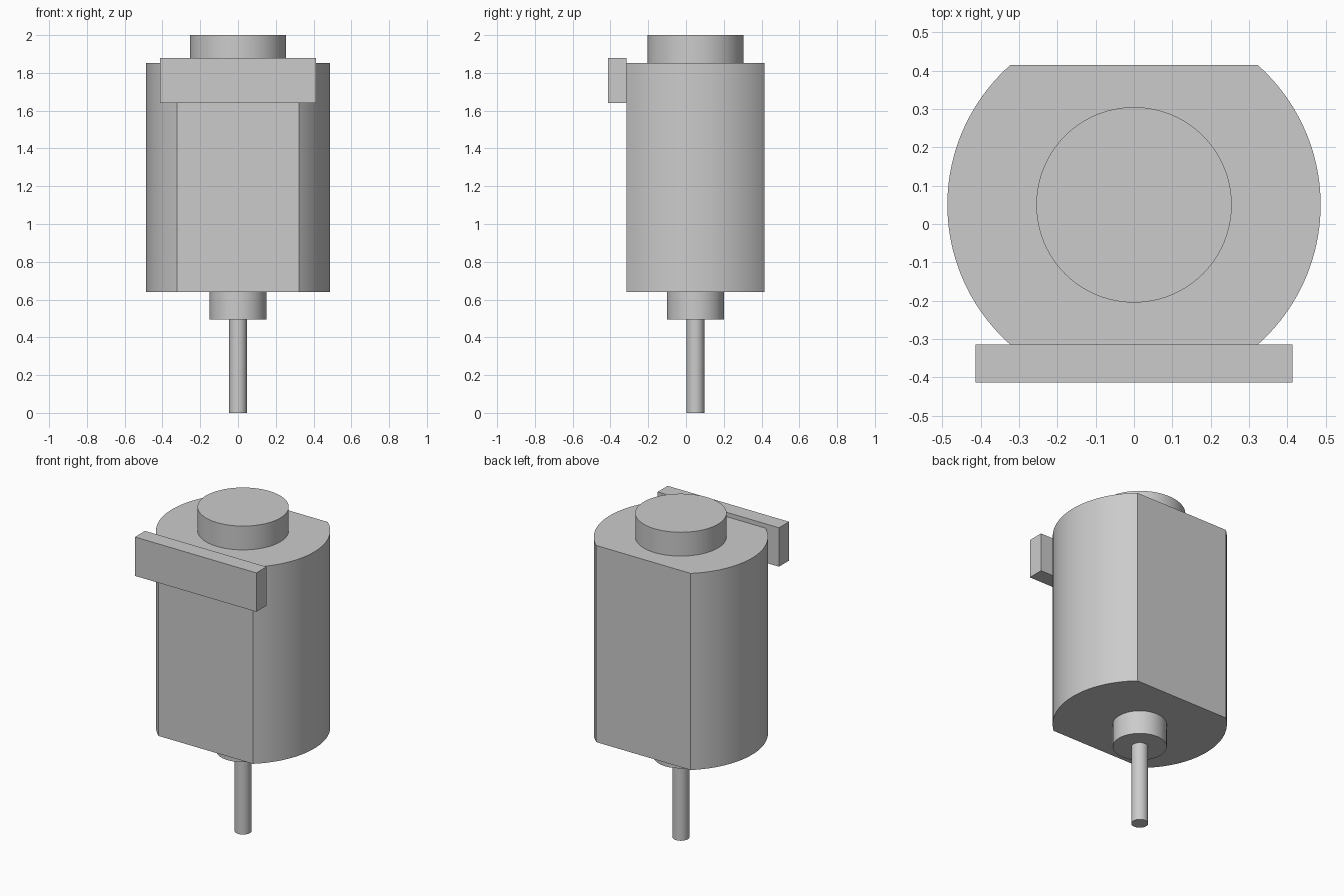
import bpy, bmesh, math

cube = bpy.data.objects.get("Cube")
if cube:
    bpy.data.objects.remove(cube, do_unlink=True)

AXIS_Y = 0.05      # y of the shaft axis

grey = bpy.data.materials.new("light_grey")
grey.use_nodes = True
grey.diffuse_color = (0.6, 0.6, 0.6, 1)
grey.node_tree.nodes["Principled BSDF"].inputs["Base Color"].default_value = (0.6, 0.6, 0.6, 1)


def extrude_profile(name, points, z0, z1, smooth=True):
    """Closed prism from a flat outline, between two heights."""
    bm = bmesh.new()
    base = bm.faces.new([bm.verts.new((x, y, z0)) for x, y in points])
    top = bmesh.ops.extrude_face_region(bm, geom=[base])["geom"]
    verts = [g for g in top if isinstance(g, bmesh.types.BMVert)]
    bmesh.ops.translate(bm, vec=(0, 0, z1 - z0), verts=verts)
    bmesh.ops.recalc_face_normals(bm, faces=bm.faces)
    mesh = bpy.data.meshes.new(name)
    bm.to_mesh(mesh)
    bm.free()
    mesh.materials.append(grey)
    obj = bpy.data.objects.new(name, mesh)
    bpy.context.collection.objects.link(obj)
    if smooth:
        bpy.ops.object.select_all(action="DESELECT")
        obj.select_set(True)
        bpy.context.view_layer.objects.active = obj
        bpy.ops.object.shade_smooth_by_angle(angle=math.radians(25))
    return obj


def arc(radius, start, end, steps):
    """Points on an arc about the shaft axis, both ends included."""
    angles = [start + (end - start) * i / steps for i in range(steps + 1)]
    return [(radius * math.cos(a), AXIS_Y + radius * math.sin(a)) for a in angles]


def cylinder(name, radius, z0, z1):
    return extrude_profile(name, arc(radius, 0, math.tau, 96)[:-1], z0, z1)


# Motor can: round sides joined by flat front and back
can_radius, half_depth = 0.487, 0.365
flat = math.asin(half_depth / can_radius)
outline = arc(can_radius, -flat, flat, 40) + arc(can_radius, math.pi - flat, math.pi + flat, 40)
extrude_profile("motor_can", outline, 0.64, 1.853)

# Round parts along the axis
cylinder("shaft", 0.047, 0.0, 0.495)
cylinder("front_bearing_boss", 0.151, 0.495, 0.64)
cylinder("rear_bearing_cap", 0.255, 1.853, 2.0)

# Terminal block against the front flat
w, y0, y1 = 0.414, -0.413, AXIS_Y - half_depth
extrude_profile("terminal_block", [(-w, y0), (w, y0), (w, y1), (-w, y1)], 1.64, 1.88, smooth=False)
